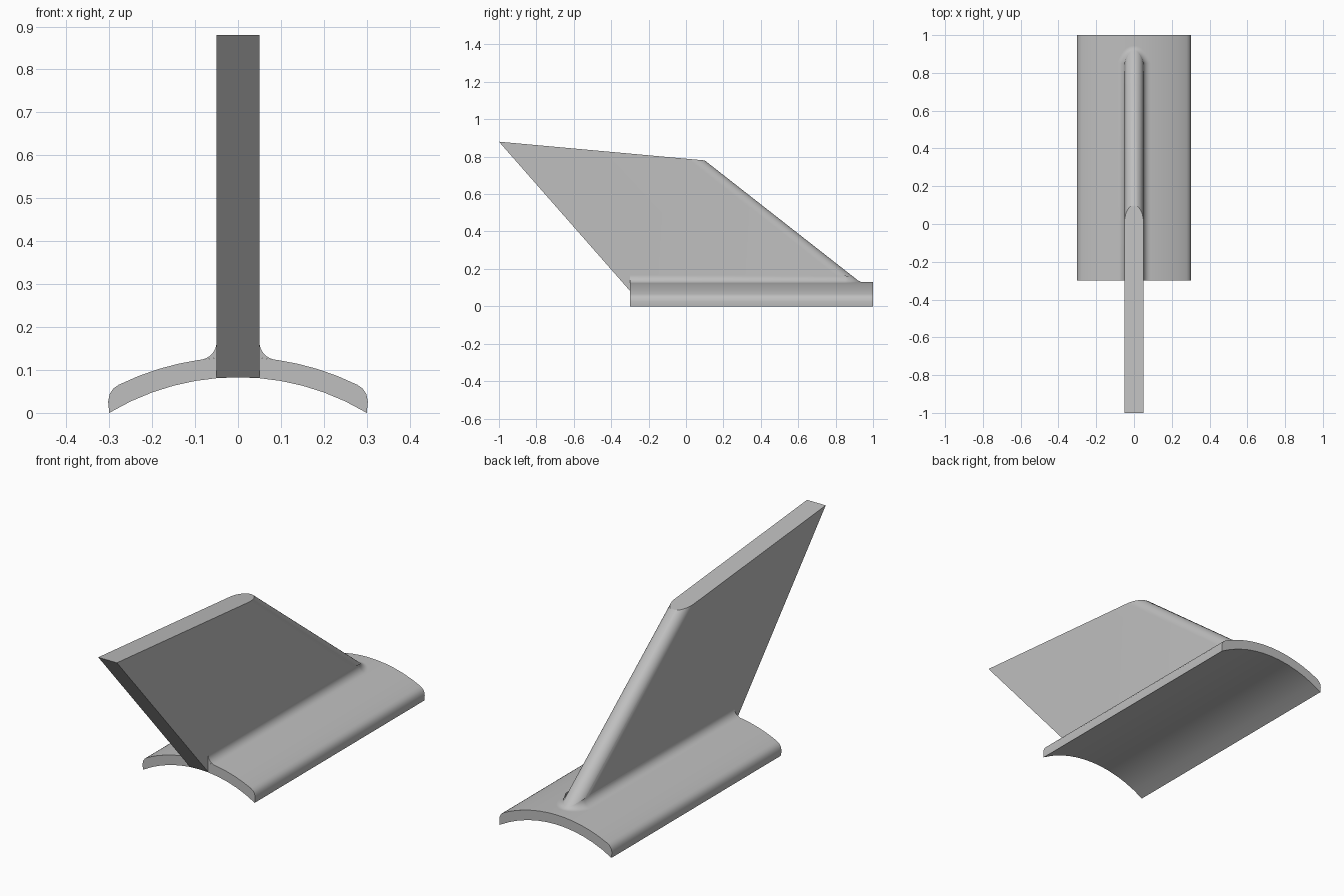
import bpy, bmesh, math
from mathutils import Vector

if "Cube" in bpy.data.objects:
    bpy.data.objects.remove(bpy.data.objects["Cube"])

R_IN, R_OUT, ZC = 0.584, 0.631, -0.501   # concentric arcs of the curved foot
HALF, NOSE = 0.05, 0.081                 # fin half thickness, length of rounded rear
LEAN = -1.277                            # rear edge, dy per dz
FRONT, BACK = -0.3, 1.0
FILLET = 0.04

grey = bpy.data.materials.new("light_grey")
grey.diffuse_color = (0.52, 0.52, 0.52, 1)
grey.use_nodes = True
grey.node_tree.nodes["Principled BSDF"].inputs["Base Color"].default_value = grey.diffuse_color


def make(name, bm):
    bmesh.ops.recalc_face_normals(bm, faces=bm.faces)
    me = bpy.data.meshes.new(name)
    bm.to_mesh(me)
    bm.free()
    me.materials.append(grey)
    ob = bpy.data.objects.new(name, me)
    bpy.context.collection.objects.link(ob)
    return ob


def loft(name, lower, upper):
    """Closed solid between two matching outlines."""
    bm = bmesh.new()
    a = [bm.verts.new(p) for p in lower]
    b = [bm.verts.new(p) for p in upper]
    n = len(a)
    for i in range(n):
        j = (i + 1) % n
        bm.faces.new((a[i], a[j], b[j], b[i]))
    bm.faces.new(a[::-1])
    bm.faces.new(b)
    return make(name, bm)


def foot_z(x):
    return math.sqrt(R_OUT ** 2 - x * x) + ZC


def rear_y(z):
    return 0.93 + LEAN * (z - 0.13)


# Curved foot: arched profile with rounded outer edges
right_end = [(0.29, 0.057), (0.299, 0.044), (0.3025, 0.026), (0.3, 0.0)]
top = [(x, foot_z(x)) for x in [-0.278 + 0.556 * i / 12 for i in range(13)]]
under = [(x, math.sqrt(R_IN ** 2 - x * x) + ZC) for x in [0.3 - 0.6 * i / 12 for i in range(1, 12)]]
left_end = [(-x, z) for x, z in reversed(right_end)]
profile = top + right_end + under + left_end
foot = loft("foot_and_fin", [(x, FRONT, z) for x, z in profile], [(x, BACK, z) for x, z in profile])

# Leaning fin: rounded rear edge, slanted front, sloping top
z0 = 0.083
lower = [(-HALF, FRONT, z0), (HALF, FRONT, z0)]
upper = [(-HALF, -1.0, 0.88), (HALF, -1.0, 0.88)]
STEPS = 16
angles = [math.pi * i / STEPS for i in range(STEPS + 1)]
for t in angles:
    x, y = HALF * math.cos(t), rear_y(z0) - NOSE + NOSE * math.sin(t)
    rise = (0.88 - 0.0909 * (y + 1) - z0) / (1 + 0.0909 * LEAN)
    lower.append((x, y, z0))
    upper.append((x, y + LEAN * rise, z0 + rise))
fin = loft("fin", lower, upper)

# Merge the fin into the foot
mod = foot.modifiers.new("union", 'BOOLEAN')
mod.operation, mod.solver, mod.object = 'UNION', 'EXACT', fin
bpy.context.view_layer.objects.active = foot
bpy.ops.object.modifier_apply(modifier=mod.name)
bpy.data.objects.remove(fin)

# Fillet blending the fin sides and rear into the foot
path = [(0.0, FRONT)] + [(t, None) for t in angles] + [(math.pi, FRONT)]
bm = bmesh.new()
rows, corners = [], []
for t, y in path:
    x = HALF * math.cos(t)
    z = foot_z(x)
    if y is None:
        y = rear_y(z) - NOSE + NOSE * math.sin(t)
    p = Vector((x, y, z))
    ny = math.sin(t) / NOSE
    wall = Vector((math.cos(t) / HALF, ny, -LEAN * ny)).normalized()
    ground = Vector((x, 0, z - ZC)).normalized()
    along = wall.cross(ground).normalized()
    up, out = along.cross(wall), ground.cross(along)
    up *= 1 if up.z > 0 else -1
    out *= 1 if out.dot(wall) > 0 else -1
    phi = wall.angle(ground)
    reach = FILLET * math.tan(phi / 2)
    a, b, w = p + up * reach, p + out * reach, math.cos(phi / 2)
    b.z = foot_z(b.x)
    row = []
    for k in range(9):
        s = k / 8
        c0, c1, c2 = (1 - s) ** 2, 2 * s * (1 - s) * w, s * s
        row.append(bm.verts.new((a * c0 + p * c1 + b * c2) / (c0 + c1 + c2)))
    rows.append(row)
    corners.append(p)
for r, q in zip(rows, rows[1:]):
    for k in range(8):
        bm.faces.new((r[k], r[k + 1], q[k + 1], q[k]))
for i in (0, -1):                       # flat front ends
    bm.faces.new(rows[i] + [bm.verts.new(corners[i])])
fillet = make("fillet", bm)

# Smooth curves, crisp edges
for ob in (foot, fillet):
    bpy.ops.object.select_all(action='DESELECT')
    ob.select_set(True)
    bpy.context.view_layer.objects.active = ob
    bpy.ops.object.shade_smooth_by_angle(angle=math.radians(35))
